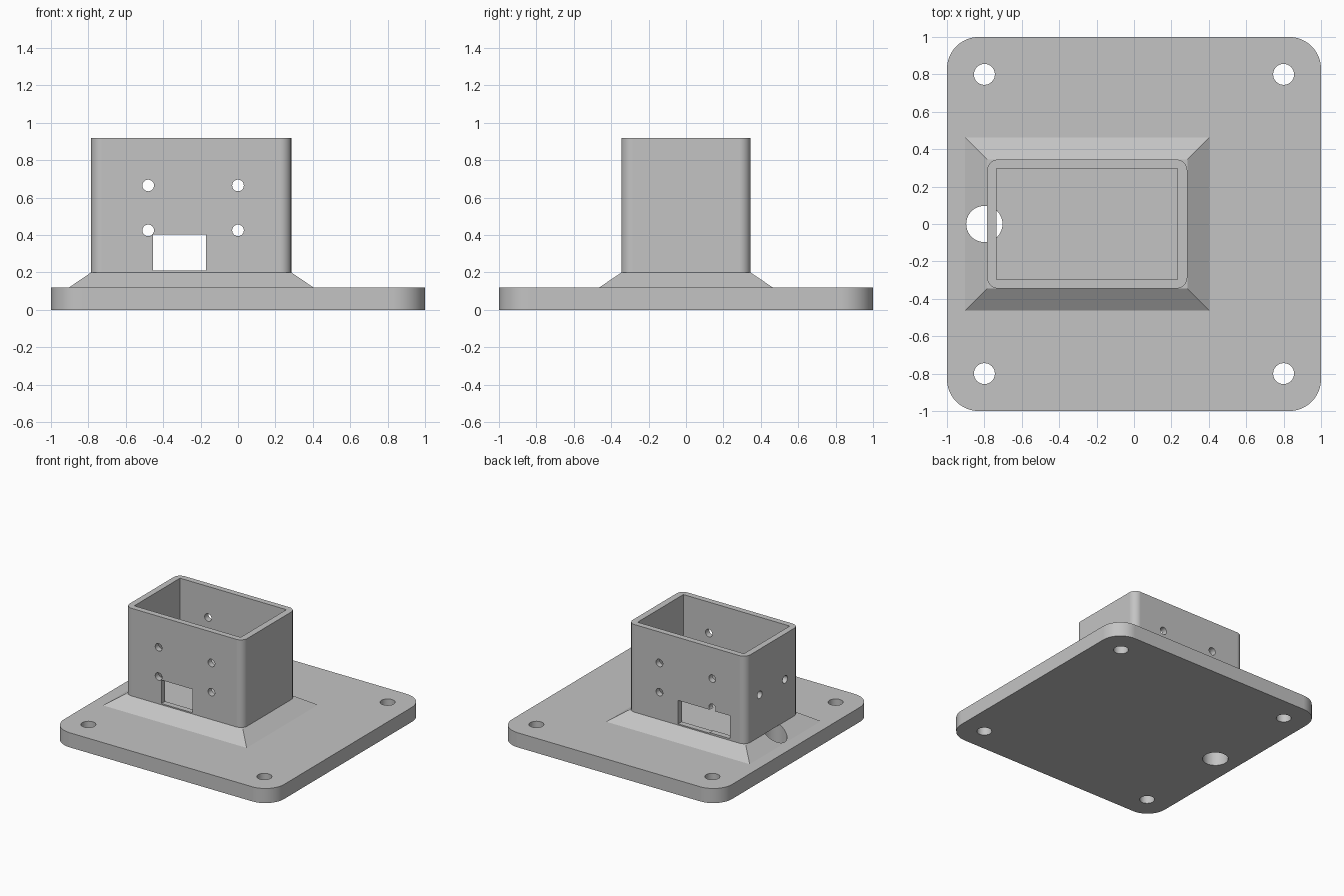
import bpy, bmesh, math

if "Cube" in bpy.data.objects:
    bpy.data.objects.remove(bpy.data.objects["Cube"], do_unlink=True)

grey = bpy.data.materials.new("plain grey")
grey.use_nodes = True
COLOUR = (0.55, 0.55, 0.55, 1)
grey.diffuse_color = COLOUR
grey.node_tree.nodes["Principled BSDF"].inputs["Base Color"].default_value = COLOUR


def make_object(name, bm):
    bmesh.ops.recalc_face_normals(bm, faces=bm.faces)
    mesh = bpy.data.meshes.new(name)
    bm.to_mesh(mesh)
    bm.free()
    mesh.materials.append(grey)
    obj = bpy.data.objects.new(name, mesh)
    bpy.context.collection.objects.link(obj)
    return obj


def block(name, x0, x1, y0, y1, z0, z1, radius=0, flare=0):
    """Box with optional rounded upright corners, or a base that flares out."""
    bm = bmesh.new()
    bmesh.ops.create_cube(bm, size=1)
    for v in bm.verts:
        low = v.co.z < 0
        grow = flare if low else 0
        v.co = (x0 - grow if v.co.x < 0 else x1 + grow,
                y0 - grow if v.co.y < 0 else y1 + grow,
                z0 if low else z1)
    if radius:
        upright = [e for e in bm.edges
                   if abs(e.verts[0].co.z - e.verts[1].co.z) > 0.01]
        bmesh.ops.bevel(bm, geom=upright, offset=radius, segments=10,
                        profile=0.5, affect='EDGES')
    return make_object(name, bm)


def rod(name, centre, radius, length, axis='Z'):
    bm = bmesh.new()
    bmesh.ops.create_cone(bm, cap_ends=True, segments=40, radius1=radius,
                          radius2=radius, depth=length)
    obj = make_object(name, bm)
    obj.location = centre
    obj.rotation_euler = {'X': (0, math.pi / 2, 0), 'Y': (math.pi / 2, 0, 0),
                          'Z': (0, 0, 0)}[axis]
    return obj


def cut(target, cutters):
    """Subtract each cutter from the target, then discard the cutters."""
    bpy.context.view_layer.update()
    bpy.ops.object.select_all(action='DESELECT')
    bpy.context.view_layer.objects.active = target
    target.select_set(True)
    for cutter in cutters:
        cutter.hide_render = True
        mod = target.modifiers.new("cut", 'BOOLEAN')
        mod.operation = 'DIFFERENCE'
        mod.solver = 'EXACT'
        mod.object = cutter
        bpy.ops.object.modifier_apply(modifier=mod.name)
        bpy.data.objects.remove(cutter, do_unlink=True)
    bpy.ops.object.shade_smooth_by_angle(angle=math.radians(25))
    weighted = target.modifiers.new("even shading", 'WEIGHTED_NORMAL')
    weighted.keep_sharp = True


def cable_hole():
    return rod("cable_cutter", (-0.8, 0, 0.1), 0.097, 0.6)


# Base plate with four corner bolt holes and the cable hole
plate = block("base_plate", -1, 1, -1, 1, 0, 0.12, radius=0.17)
cut(plate, [rod("bolt_cutter", (x, y, 0.06), 0.056, 0.4)
            for x in (-0.8, 0.8) for y in (-0.8, 0.8)] + [cable_hole()])

# Sloping skirt, whose top is the floor of the socket
skirt = block("sloped_skirt", -0.785, 0.285, -0.345, 0.345, 0.12, 0.2, flare=0.118)
cut(skirt, [cable_hole()])

# Upright rectangular socket: cavity, windows and screw holes
socket = block("socket_wall", -0.785, 0.285, -0.345, 0.345, 0.2, 0.92, radius=0.06)
cutters = [
    block("cavity_cutter", -0.735, 0.232, -0.297, 0.297, 0.1, 1.1),
    block("window_cutter", -0.455, -0.17, -0.5, 0.5, 0.21, 0.403),
    block("rear_window_cutter", -0.64, -0.17, 0.2, 0.5, 0.215, 0.403),
]
cutters += [rod("screw_cutter", (x, 0, z), 0.031, 1.2, 'Y')
            for x in (-0.48, 0) for z in (0.425, 0.665)]
cutters += [rod("side_screw_cutter", (-0.76, y, 0.545), 0.031, 0.3, 'X')
            for y in (-0.165, 0.165)]
cut(socket, cutters)
